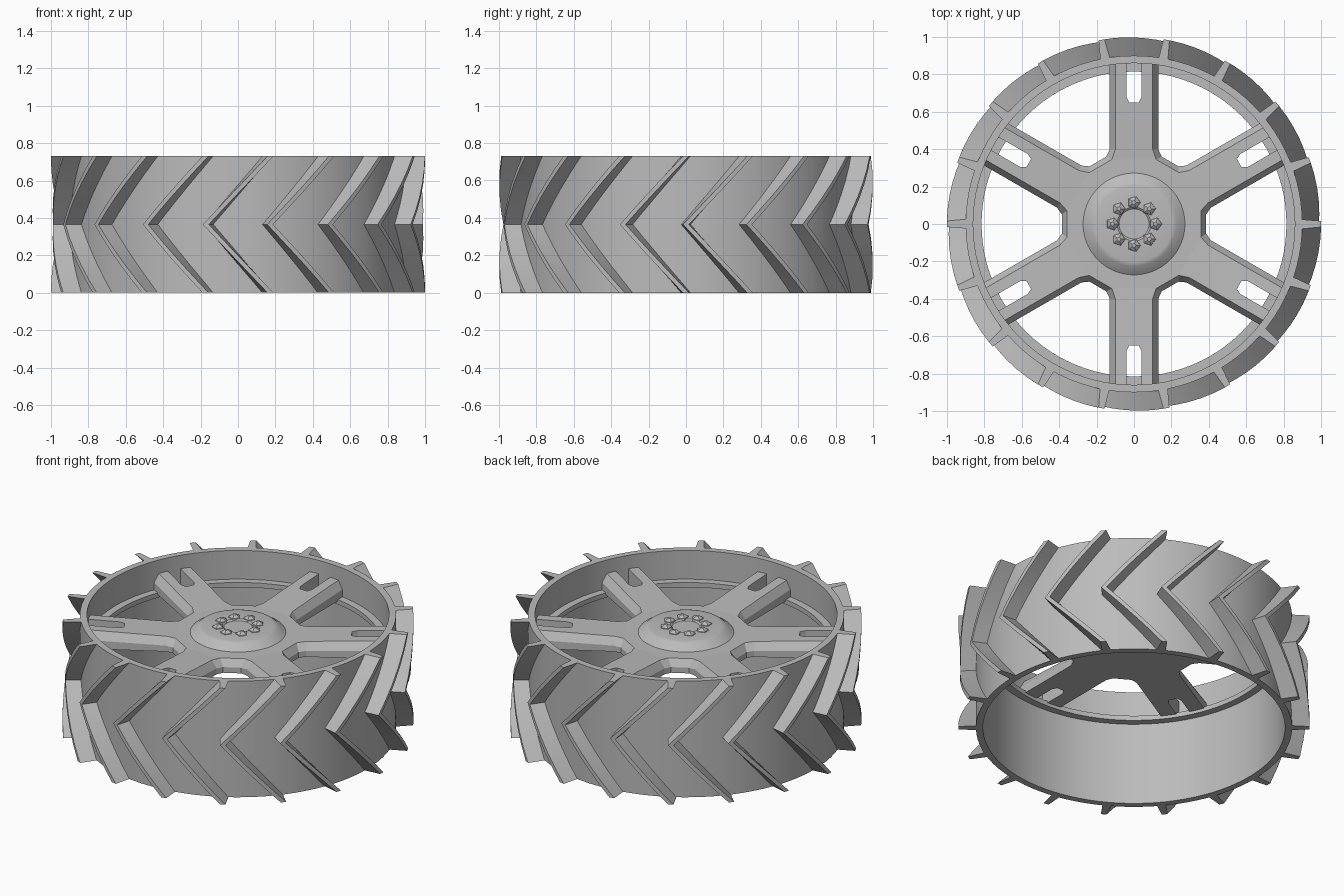
import bpy, bmesh
from math import sin, cos, pi, radians

cube = bpy.data.objects.get("Cube")
if cube:
    bpy.data.objects.remove(cube)

H = 0.73
grey = bpy.data.materials.new("mid_grey")
grey.use_nodes = True
grey.diffuse_color = (0.5, 0.5, 0.5, 1)
grey.node_tree.nodes["Principled BSDF"].inputs["Base Color"].default_value = (0.5, 0.5, 0.5, 1)


def finish(bm, name, smooth=True):
    bmesh.ops.recalc_face_normals(bm, faces=bm.faces)
    mesh = bpy.data.meshes.new(name)
    bm.to_mesh(mesh)
    bm.free()
    mesh.materials.append(grey)
    obj = bpy.data.objects.new(name, mesh)
    bpy.context.collection.objects.link(obj)
    if smooth:
        bpy.ops.object.select_all(action='DESELECT')
        obj.select_set(True)
        bpy.context.view_layer.objects.active = obj
        bpy.ops.object.shade_smooth_by_angle(angle=radians(30))
    return obj


def bridge(bm, loops, closed=False):
    """Join matching point loops with quads and return the vertex rings."""
    rings = [[bm.verts.new(p) for p in loop] for loop in loops]
    count = len(rings[0])
    pairs = list(zip(rings, rings[1:])) + ([(rings[-1], rings[0])] if closed else [])
    for a, b in pairs:
        for i in range(count):
            j = (i + 1) % count
            bm.faces.new((a[i], a[j], b[j], b[i]))
    return rings


def loft(bm, loops):
    rings = bridge(bm, loops)
    bm.faces.new(rings[0])
    bm.faces.new(rings[-1])


def circle(r, z, n=96):
    return [(r * cos(2 * pi * i / n), r * sin(2 * pi * i / n), z) for i in range(n)]


def lathe(name, profile, closed=False):
    bm = bmesh.new()
    loops = [circle(r, z) for r, z in profile]
    if closed:
        bridge(bm, loops, True)
    else:
        loft(bm, loops)
    return finish(bm, name)


# Open drum and the thin ledge inside it
lathe("rim_drum", [(0.86, 0), (0.9, 0), (0.9, H), (0.86, H)], True)
lathe("inner_ledge", [(0.815, 0.52), (0.87, 0.52), (0.87, 0.55), (0.815, 0.55)], True)

# Chevron tread lugs wrapped around the drum
LUGS, STEPS = 18, 5
bm = bmesh.new()
for k in range(LUGS):
    loops = []
    for s in range(-STEPS, STEPS + 1):
        t = abs(s) / STEPS
        ang = 2 * pi * k / LUGS + radians(20) * t
        z = H / 2 + s / STEPS * H / 2
        tip = 1 - 0.012 * (1 - t) ** 2
        section = [(0.89, -0.03), (tip, -0.016), (tip, 0.016), (0.89, 0.028)]
        loops.append([(r * cos(ang + w), r * sin(ang + w), z) for r, w in section])
    loft(bm, loops)
finish(bm, "tread_lugs")


# Six-spoke plate with forked spoke ends and sloping sides
def spoke_outline(spread, z, lift):
    side = [(0.345 + spread * 0.5, 0.118 + spread), (0.4, 0.1 + spread),
            (0.865, 0.1 + spread), (0.865, 0.04), (0.68, 0.04), (0.65, 0.025)]
    local = [(u, -v) for u, v in side] + [(u, v) for u, v in reversed(side)]
    points = []
    for k in range(6):
        a = radians(30 + 60 * k)
        points += [(u * cos(a) - v * sin(a), u * sin(a) + v * cos(a),
                    z + lift * (u - 0.35)) for u, v in local]
    return points


bm = bmesh.new()
rings = bridge(bm, [spoke_outline(0.03, 0.54, 0), spoke_outline(0.03, 0.575, 0.04),
                    spoke_outline(0, 0.62, 0.05)])
sector_faces = [(0, 1, 10, 11), (1, 5, 6, 10), (1, 4, 5), (1, 2, 3, 4),
                (10, 6, 7), (10, 7, 8, 9)]
for ring in (rings[0], rings[-1]):
    bm.faces.new([v for i, v in enumerate(ring) if i % 12 in (0, 11)])
    for k in range(6):
        for face in sector_faces:
            bm.faces.new([ring[12 * k + i] for i in face])
finish(bm, "spoke_plate", False)

# Raised hub boss with a shallow centre dish
lathe("hub_boss", [(0.29, 0.6), (0.27, 0.622), (0.25, 0.632), (0.225, 0.655), (0.205, 0.66),
                   (0.09, 0.66), (0.08, 0.652)])

# Ring of small faceted bolts
bm = bmesh.new()
for k in range(8):
    a = 2 * pi * k / 8
    cx, cy = 0.115 * cos(a), 0.115 * sin(a)
    loft(bm, [[(cx + x, cy + y, z) for x, y, z in circle(r, z, 5)]
              for r, z in ((0.038, 0.65), (0.034, 0.664), (0.012, 0.678))])
finish(bm, "hub_bolts", False)
